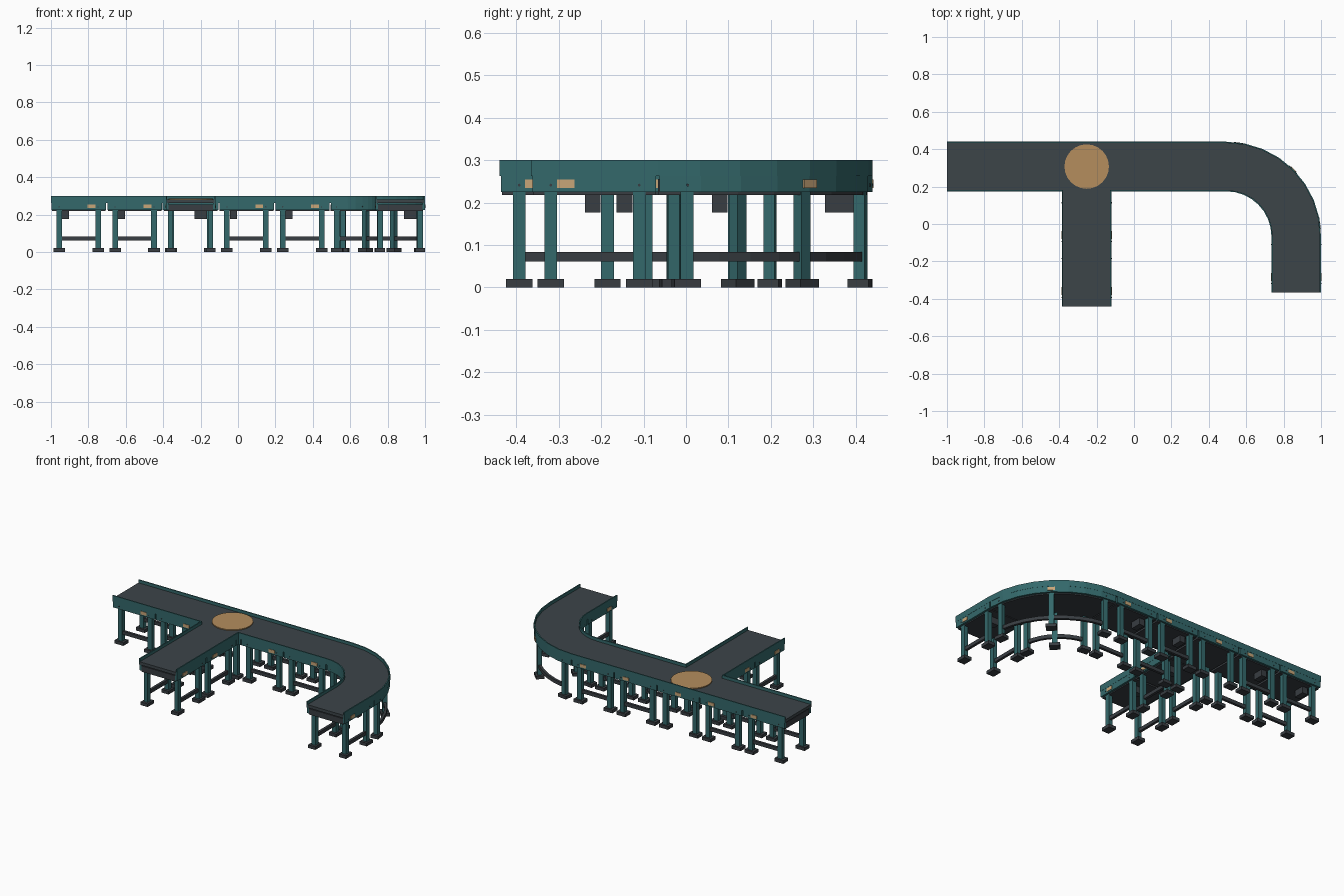
import bpy, bmesh, math
from mathutils import Matrix, Vector

if "Cube" in bpy.data.objects:
    bpy.data.objects.remove(bpy.data.objects["Cube"])

L, R, HW = 0.2988, 0.3735, 0.1326      # module length, bend radius, half width
YC = 0.3072                            # centre line of the main run
LEG_S, LEG_L = (0.044, 0.252), 0.107   # leg places along and across a module
ARC_N = 8


def material(name, rgb):
    m = bpy.data.materials.new(name)
    m.diffuse_color = (*rgb, 1)
    m.use_nodes = True
    m.node_tree.nodes["Principled BSDF"].inputs["Base Color"].default_value = m.diffuse_color
    return m


TEAL = material("teal paint", (0.034, 0.140, 0.147))
BELT = material("belt grey", (0.045, 0.058, 0.066))
DARK = material("dark steel", (0.040, 0.047, 0.054))
TAN = material("tan disc", (0.46, 0.27, 0.11))
LABEL = material("pale label", (0.58, 0.38, 0.19))

parts = {}   # part name -> (bmesh, material)


def mesh_for(name, mat):
    if name not in parts:
        parts[name] = (bmesh.new(), mat)
    return parts[name][0]


def box(name, mat, frame, s0, s1, l0, l1, z0, z1):
    """Box in module space: s along travel, l to the left, z up."""
    size = Matrix.Diagonal((s1 - s0, l1 - l0, z1 - z0, 1))
    mid = Matrix.Translation(((s0 + s1) / 2, (l0 + l1) / 2, (z0 + z1) / 2))
    bmesh.ops.create_cube(mesh_for(name, mat), size=1, matrix=frame @ mid @ size)


def disc(name, mat, matrix, radius, depth, sides):
    bmesh.ops.create_cone(mesh_for(name, mat), cap_ends=True, segments=sides, radius1=radius,
                          radius2=radius, depth=depth, matrix=matrix)


def arc(name, mat, centre, r0, r1, z0, z1, a0=90, a1=0, n=ARC_N):
    """Rectangular section swept round a bend."""
    bm = mesh_for(name, mat)
    rings = []
    for i in range(n + 1):
        a = math.radians(a0 + (a1 - a0) * i / n)
        rings.append([bm.verts.new((centre[0] + r * math.cos(a), centre[1] + r * math.sin(a), z))
                      for r, z in ((r0, z0), (r1, z0), (r1, z1), (r0, z1))])
    for p, q in zip(rings, rings[1:]):
        for k in range(4):
            bm.faces.new((p[k], p[(k + 1) % 4], q[(k + 1) % 4], q[k]))
    bm.faces.new(rings[0])
    bm.faces.new(rings[-1])


def frame_at(x, y, deg):
    return Matrix.Translation((x, y, 0)) @ Matrix.Rotation(math.radians(deg), 4, 'Z')


def leg(frame, s, l):
    box("leg", TEAL, frame, s - 0.015, s + 0.015, l - 0.0135, l + 0.0135, 0.018, 0.23)
    box("foot", DARK, frame, s - 0.031, s + 0.031, l - 0.025, l + 0.025, 0, 0.02)


def bolt(frame, s, l):
    m = frame @ Matrix.Translation((s, l, 0.241)) @ Matrix.Rotation(math.pi / 2, 4, 'X')
    disc("bolt", DARK, m, 0.0035, 0.003, 6)


def rail(frame, side, s0=0.0, s1=L):
    """Frame channel with a taller guide above it."""
    def span(a, b):
        return sorted((side * a, side * b))
    box("frame_channel", TEAL, frame, s0 + 0.004, s1 - 0.004, *span(HW - 0.014, HW - 0.001),
        0.225, 0.264)
    box("guide_rail", TEAL, frame, s0, s1, *span(HW - 0.007, HW), 0.262, 0.30)


def label(frame, s, l):
    box("label", LABEL, frame, s - 0.021, s + 0.021, l - 0.002, l + 0.002, 0.234, 0.254)


def deck(frame, s0=0.0, s1=L):
    box("belt", BELT, frame, s0, s1, -HW + 0.006, HW - 0.006, 0.262, 0.281)
    box("bed", DARK, frame, s0 + 0.006, s1 - 0.006, -HW + 0.014, HW - 0.014, 0.218, 0.255)


def straight(frame):
    deck(frame)
    for side in (-1, 1):
        rail(frame, side)
        label(frame, 0.217, side * HW)
        for s in LEG_S:
            leg(frame, s, side * LEG_L)
            bolt(frame, s, side * HW)
        l = side * LEG_L
        box("stretcher", DARK, frame, *LEG_S, l - 0.008, l + 0.008, 0.061, 0.083)
    # drive motor under the bed
    box("motor", DARK, frame, 0.06, 0.097, 0.02, 0.087, 0.177, 0.222)


# straight modules: main run, branch and the run after the bend
XJ = -1 + 2.5 * L
for i in (0, 1, 3, 4):
    straight(frame_at(-1 + i * L, YC, 0))
for i in (0, 1):
    straight(frame_at(XJ, YC - L / 2 - i * L, -90))
bend = (-1 + 5 * L, YC - R)
straight(frame_at(bend[0] + R, bend[1], -90))

# junction module with an opening towards the branch
jf = frame_at(-1 + 2 * L, YC, 0)
deck(jf)
rail(jf, 1)
label(jf, L / 2, HW)
gap = L / 2 - HW
for a, b in ((0, gap), (L - gap, L)):
    box("guide_rail", TEAL, jf, a, b, -HW, -HW + 0.007, 0.262, 0.30)
    box("frame_channel", TEAL, jf, a, b, -HW, -HW + 0.013, 0.225, 0.264)
for a in (gap, L - gap - 0.007):
    box("guide_rail", TEAL, jf, a, a + 0.007, -L / 2, -HW + 0.007, 0.225, 0.30)
box("belt", BELT, jf, gap + 0.006, L - gap - 0.006, -L / 2, -HW + 0.006, 0.262, 0.281)
box("bed", DARK, jf, gap + 0.014, L - gap - 0.014, -L / 2, -HW + 0.014, 0.218, 0.255)
for s in LEG_S:
    bolt(jf, s, HW)
    for side in (-1, 1):
        leg(jf, s, side * LEG_L)
disc("turntable", TAN, Matrix.Translation((XJ, YC, 0.283)), 0.119, 0.008, 24)

# quarter bend
arc("belt", BELT, bend, R - HW + 0.006, R + HW - 0.006, 0.262, 0.281)
arc("bed", DARK, bend, R - HW + 0.014, R + HW - 0.014, 0.218, 0.255)
arc("guide_rail", TEAL, bend, R + HW - 0.007, R + HW, 0.262, 0.30)
arc("guide_rail", TEAL, bend, R - HW, R - HW + 0.007, 0.262, 0.30)
arc("frame_channel", TEAL, bend, R + HW - 0.014, R + HW - 0.001, 0.225, 0.264, 89.5, 0.5)
arc("frame_channel", TEAL, bend, R - HW + 0.001, R - HW + 0.014, 0.225, 0.264, 89, 1)
for side in (-1, 1):
    r = R + side * LEG_L
    arc("stretcher", DARK, bend, r - 0.008, r + 0.008, 0.061, 0.083, 82, 8)
    for deg in (82, 45, 8):
        a = math.radians(deg)
        f = frame_at(bend[0] + R * math.cos(a), bend[1] + R * math.sin(a), deg - 90)
        leg(f, 0, side * LEG_L)
        bolt(f, 0, side * (HW - 0.001))
        if deg == 45 and side == 1:
            label(f, 0, HW + 0.001)

# turn the gathered parts into objects
for name, (bm, mat) in parts.items():
    bmesh.ops.recalc_face_normals(bm, faces=bm.faces)
    me = bpy.data.meshes.new(name)
    bm.to_mesh(me)
    bm.free()
    me.materials.append(mat)
    bpy.context.collection.objects.link(bpy.data.objects.new(name, me))
